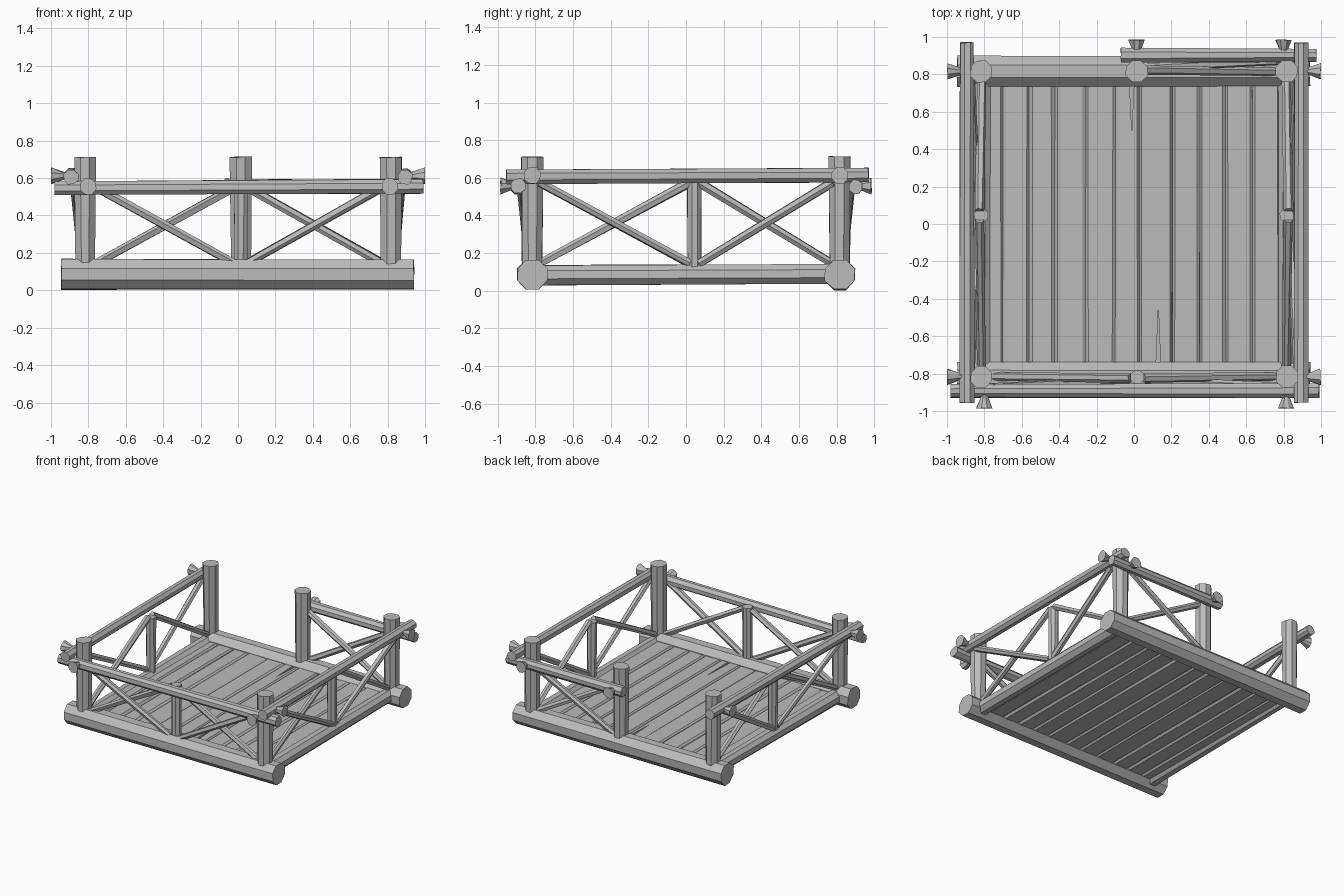
import bpy, bmesh, random
from math import pi
from mathutils import Vector, Matrix

random.seed(4)
cube = bpy.data.objects.get("Cube")
if cube:
    bpy.data.objects.remove(cube, do_unlink=True)

wood = bpy.data.materials.new("grey_wood")
wood.use_nodes = True
GREY = (0.5, 0.5, 0.5, 1)
wood.diffuse_color = GREY
wood.node_tree.nodes["Principled BSDF"].inputs["Base Color"].default_value = GREY


def finish(name, bm):
    bmesh.ops.recalc_face_normals(bm, faces=bm.faces)
    mesh = bpy.data.meshes.new(name)
    bm.to_mesh(mesh)
    bm.free()
    mesh.materials.append(wood)
    obj = bpy.data.objects.new(name, mesh)
    bpy.context.collection.objects.link(obj)
    return obj


def log(name, a, b, r0, r1=None, sides=8, wobble=0.003):
    """Slightly uneven faceted log running from a to b."""
    a, b = Vector(a), Vector(b)
    axis = b - a
    turn = axis.to_track_quat('Z', 'Y').to_matrix().to_4x4()
    bm = bmesh.new()
    bmesh.ops.create_cone(bm, cap_ends=True, segments=sides, radius1=r0,
                          radius2=r1 or r0, depth=axis.length,
                          matrix=Matrix.Translation((a + b) / 2) @ turn @ Matrix.Rotation(pi / 8, 4, 'Z'))
    for v in bm.verts:
        v.co += Vector([random.uniform(-wobble, wobble) for _ in range(3)])
        v.co.z = max(v.co.z, 0)
    return finish(name, bm)


def box(name, lo, hi):
    bm = bmesh.new()
    lo, hi = Vector(lo), Vector(hi)
    bmesh.ops.create_cube(bm, size=1, matrix=Matrix.Translation((lo + hi) / 2)
                          @ Matrix.Diagonal((*(hi - lo), 1)))
    return bm


P = 0.817      # post line
RAIL = 0.893   # rail line, outside the posts

# Base frame
for side, y in (("front", -P), ("back", P)):
    log(side + "_base_log", (-0.945, y, 0.086), (0.94, y, 0.086), 0.088, 0.085)
for side, x in (("right", -P), ("left", P)):
    log(side + "_base_log", (x, -0.8, 0.083), (x, 0.8, 0.09), 0.057, 0.054)

# Deck planks with chamfered long edges
edges = [-0.79, -0.70, -0.56, -0.425, -0.26, -0.1, 0.03, 0.205, 0.35, 0.49, 0.635, 0.78]
planks = []
for x0, x1 in zip(edges, edges[1:]):
    bm = box("plank", (x0, -0.78, 0.055), (x1, 0.78, 0.115))
    long_edges = [e for e in bm.edges
                  if abs(e.verts[0].co.y - e.verts[1].co.y) > 1]
    bmesh.ops.bevel(bm, geom=long_edges, offset=0.014, segments=1, affect='EDGES')
    for v in bm.verts:
        v.co.x += random.uniform(-0.004, 0.004)
        v.co.z += random.uniform(-0.003, 0.003)
    planks.append(finish("deck_plank", bm))

# Tapered splits in two planks
for index, x, y_tip, y_end in ((5, -0.012, 0.5, 0.8), (6, 0.13, -0.45, -0.8)):
    bm = bmesh.new()
    rings = [[bm.verts.new(p + (z,)) for p in
              ((x, y_tip), (x - 0.014, y_end), (x + 0.014, y_end))] for z in (0.08, 0.2)]
    for ring in rings:
        bm.faces.new(ring)
    for i in range(3):
        j = (i + 1) % 3
        bm.faces.new((rings[0][i], rings[0][j], rings[1][j], rings[1][i]))
    cutter = finish("split_cutter", bm)
    cutter.hide_render = True
    cutter.hide_viewport = True
    cut = planks[index].modifiers.new("split", 'BOOLEAN')
    cut.object = cutter
    cut.solver = 'EXACT'

# Tall posts and short middle posts
for x, y in ((-P, -P), (P, -P), (-P, P), (P, P), (0.015, P)):
    log("tall_post", (x, y, 0.1), (x, y, 0.712), 0.057, 0.062)
for x, y in ((0.015, -P), (-P, 0.045), (P, 0.045)):
    log("short_post", (x, y, 0.1), (x, y, 0.572), 0.037, 0.04)

# Handrails
log("front_rail", (-0.98, -RAIL, 0.547), (0.99, -RAIL, 0.557), 0.038, 0.042)
log("back_rail", (-0.07, 0.903, 0.555), (0.975, 0.903, 0.553), 0.042, 0.038)
for side, x in (("right", -RAIL), ("left", RAIL)):
    log(side + "_rail", (x, -0.955, 0.605), (x, 0.97, 0.615), 0.042, 0.04)

# Flared pegs that pin the rails to the posts
for x in (-1, 1):
    for y in (-P, P):
        log("side_peg", (x * 0.8, y, 0.612), (x * 0.94, y, 0.612), 0.02)
        log("side_peg_head", (x * 0.925, y, 0.612), (x * 0.997, y, 0.612), 0.018, 0.046)
for x, y in ((-0.8, -1), (0.812, -1), (0.015, 1), (0.8, 1)):
    log("end_peg", (x, y * 0.8, 0.556), (x, y * 0.94, 0.556), 0.02)
    log("end_peg_head", (x, y * 0.92, 0.556), (x, y * 0.985, 0.556), 0.018, 0.046)


# Crossed braces; the outer one leans out to the rail
def cross(corner, middle, side, along_x, top):
    def point(t, out, z):
        return (t, side * out, z) if along_x else (side * out, t, z)
    log("outer_brace", point(corner, 0.875, top), point(middle, 0.835, 0.145), 0.025, 0.023, 6)
    log("inner_brace", point(corner, 0.815, 0.145), point(middle, 0.825, top), 0.023, 0.025, 6)


cross(-0.76, -0.02, -1, True, 0.55)
cross(0.77, 0.05, -1, True, 0.55)
cross(0.77, 0.05, 1, True, 0.55)
for side in (-1, 1):
    cross(-0.78, 0.02, side, False, 0.575)
    cross(0.78, 0.07, side, False, 0.575)
